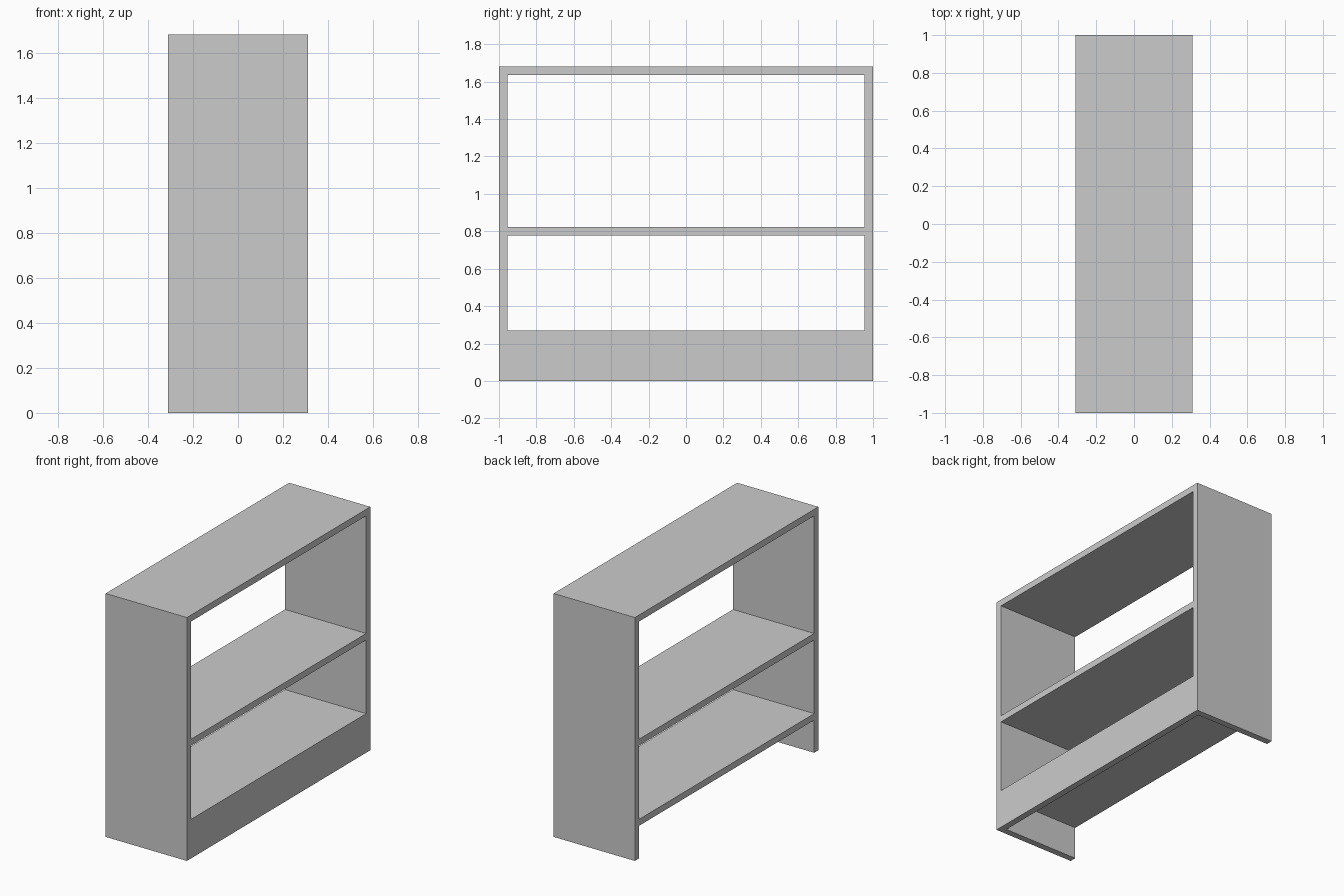
import bpy

if "Cube" in bpy.data.objects:
    bpy.data.objects.remove(bpy.data.objects["Cube"])

T = 0.045              # board thickness
DX, HY, H = 0.31, 1.0, 1.68
IN = HY - T            # inner half width


def board(name, lo, hi):
    """Box-shaped board between two opposite corners."""
    bpy.ops.mesh.primitive_cube_add(size=1)
    ob = bpy.context.object
    ob.name = ob.data.name = name
    for v in ob.data.vertices:
        v.co = [hi[i] if v.co[i] > 0 else lo[i] for i in range(3)]
    return ob


# Side panels
board("side_panel_front", (-DX, -HY, 0), (DX, -IN, H))
board("side_panel_back", (-DX, IN, 0), (DX, HY, H))

# Horizontal boards between the sides, given by their upper surface
for name, top in (("bottom_shelf", 0.27), ("middle_shelf", 0.823), ("top_board", H)):
    board(name, (-DX, -IN, top - T), (DX, IN, top))

# Plinth board closing the open side under the bottom shelf
board("kick_board", (DX - T, -IN, 0), (DX, IN, 0.27 - T))
